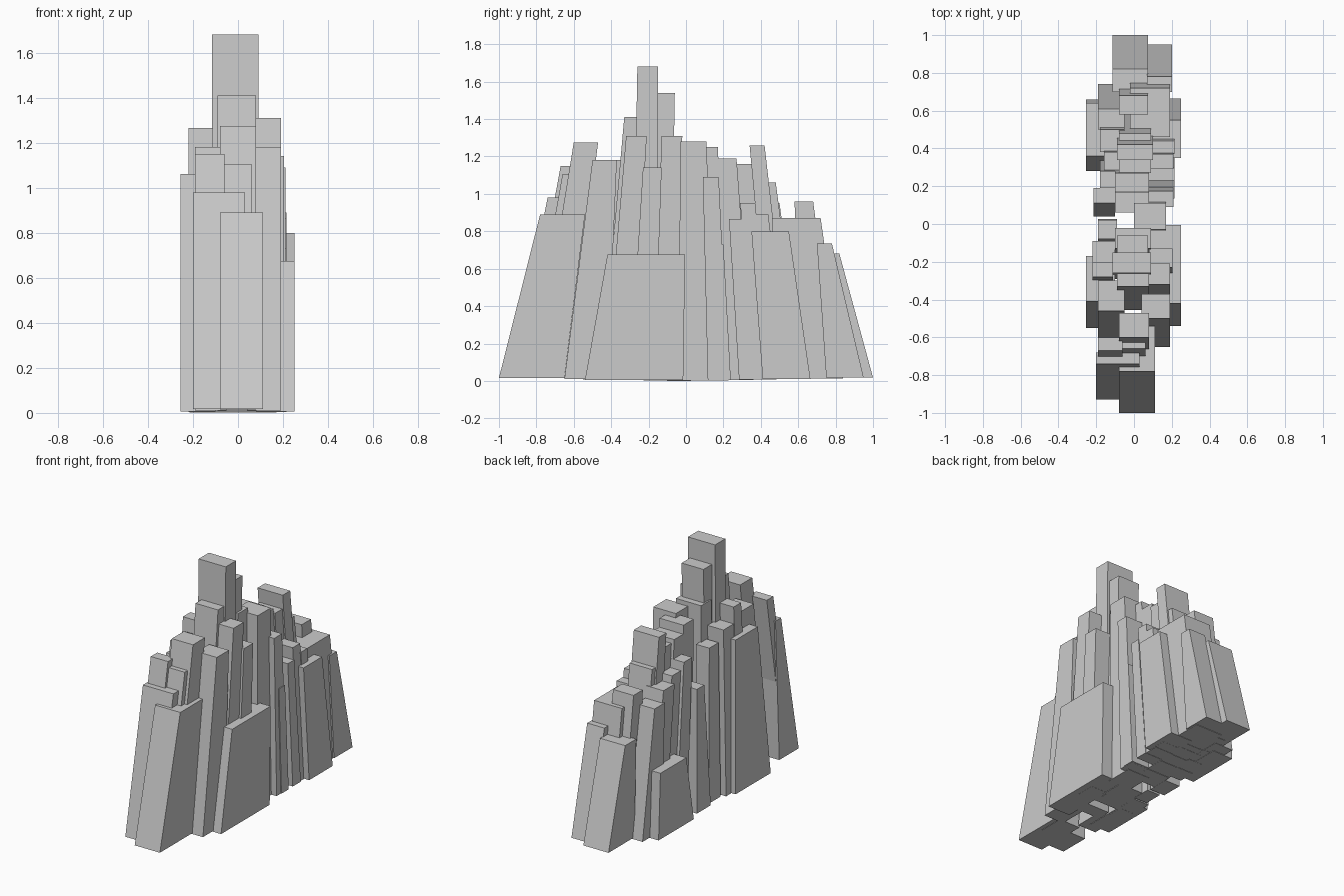
import bpy, bmesh

if "Cube" in bpy.data.objects:
    bpy.data.objects.remove(bpy.data.objects["Cube"])


def column(name, x0, x1, y0, y1, h, b0=None, b1=None):
    """Column with upright x sides; y0..y1 is the top, b0..b1 the spread foot."""
    lean = 0.27 * h
    b0 = y0 * (1 + lean) if b0 is None else b0
    b1 = y1 * (1 + lean) if b1 is None else b1
    z = 0.02 * abs(b0 + b1) / 2
    bm = bmesh.new()
    side = [bm.verts.new((x0, y, w)) for y, w in ((b0, z), (b1, z), (y1, h), (y0, h))]
    face = bm.faces.new(side)
    ext = bmesh.ops.extrude_face_region(bm, geom=[face])
    bmesh.ops.translate(bm, vec=(x1 - x0, 0, 0),
                        verts=[v for v in ext["geom"] if isinstance(v, bmesh.types.BMVert)])
    bmesh.ops.recalc_face_normals(bm, faces=bm.faces)
    mesh = bpy.data.meshes.new(name)
    bm.to_mesh(mesh)
    bm.free()
    bpy.context.collection.objects.link(bpy.data.objects.new(name, mesh))


# Front slope
column("front_slab", -.08, .11, -.78, -.54, .89, -1.0, -.65)
column("front_left_slab", -.20, .03, -.74, -.68, .98, -.93, -.72)
column("front_left_spire", -.19, -.06, -.67, -.60, 1.15)
column("front_mid_spire", -.06, .06, -.66, -.60, 1.105)
column("front_tall_spire", -.08, .08, -.60, -.47, 1.275)
column("front_right_spire", .04, .19, -.50, -.37, 1.18, -.65, -.42)
column("front_left_tall", -.19, -.05, -.46, -.30, 1.18)

# Central peak
column("peak_front", -.09, .08, -.33, -.26, 1.41)
column("peak", -.115, .09, -.26, -.15, 1.68, -.29, -.16)
column("peak_back", -.09, .075, -.16, -.06, 1.54)
column("peak_shoulder", -.10, .09, -.13, -.02, 1.31)
column("peak_right_front", .08, .19, -.32, -.21, 1.31)
column("peak_right", .08, .205, -.23, -.13, 1.14)
column("peak_left_front", -.22, -.11, -.28, -.20, 1.265)
column("peak_left", -.22, -.10, -.20, -.09, 1.15)
column("peak_left_back", -.19, -.09, -.08, .02, 1.06)

# Middle ridge behind the peak
column("ridge_a", .0, .17, -.03, .11, 1.28)
column("ridge_b", -.10, .08, .06, .17, 1.25)
column("ridge_c", -.10, .08, .17, .27, 1.19)
column("ridge_d", -.08, .09, .27, .35, 1.16)
column("ridge_e", -.09, .10, .34, .42, 1.26)
column("ridge_f", -.08, .09, .42, .48, 1.06)
column("ridge_right_a", .08, .21, .09, .175, 1.09)
column("ridge_right_b", .08, .215, .135, .20, .73)
column("ridge_right_c", .08, .215, .23, .30, .865)
column("ridge_right_d", .07, .21, .29, .37, .95)
column("ridge_right_e", .07, .215, .37, .44, .89)
column("ridge_left_a", -.215, -.10, .11, .19, .85, .04, .19)
column("ridge_left_b", -.18, -.06, .19, .28, 1.06)
column("ridge_left_c", -.16, -.05, .28, .38, 1.0)
column("ridge_left_d", -.18, -.05, .38, .50, .95)

# Low side slabs
column("right_front_slab", .08, .25, -.42, -.005, .675, -.54, -.015)
column("left_front_slab", -.255, -.10, -.41, -.17, 1.06, -.55, -.17)
column("right_back_slab", .08, .25, .35, .55, .80, .41, .665)
column("left_back_slab", -.255, -.10, .36, .64, .46, .28, .66)

# Back slope
column("back_shoulder", -.02, .19, .46, .72, .87, .50, .84)
column("back_spire", -.08, .075, .58, .68, .96, .62, .80)
column("back_left_slab", -.19, -.05, .50, .61, .87, .53, .74)
column("back_right_slab", .07, .20, .70, .78, .735, .75, .95)
column("back_slab", -.115, .075, .70, .82, .68, .72, 1.0)
